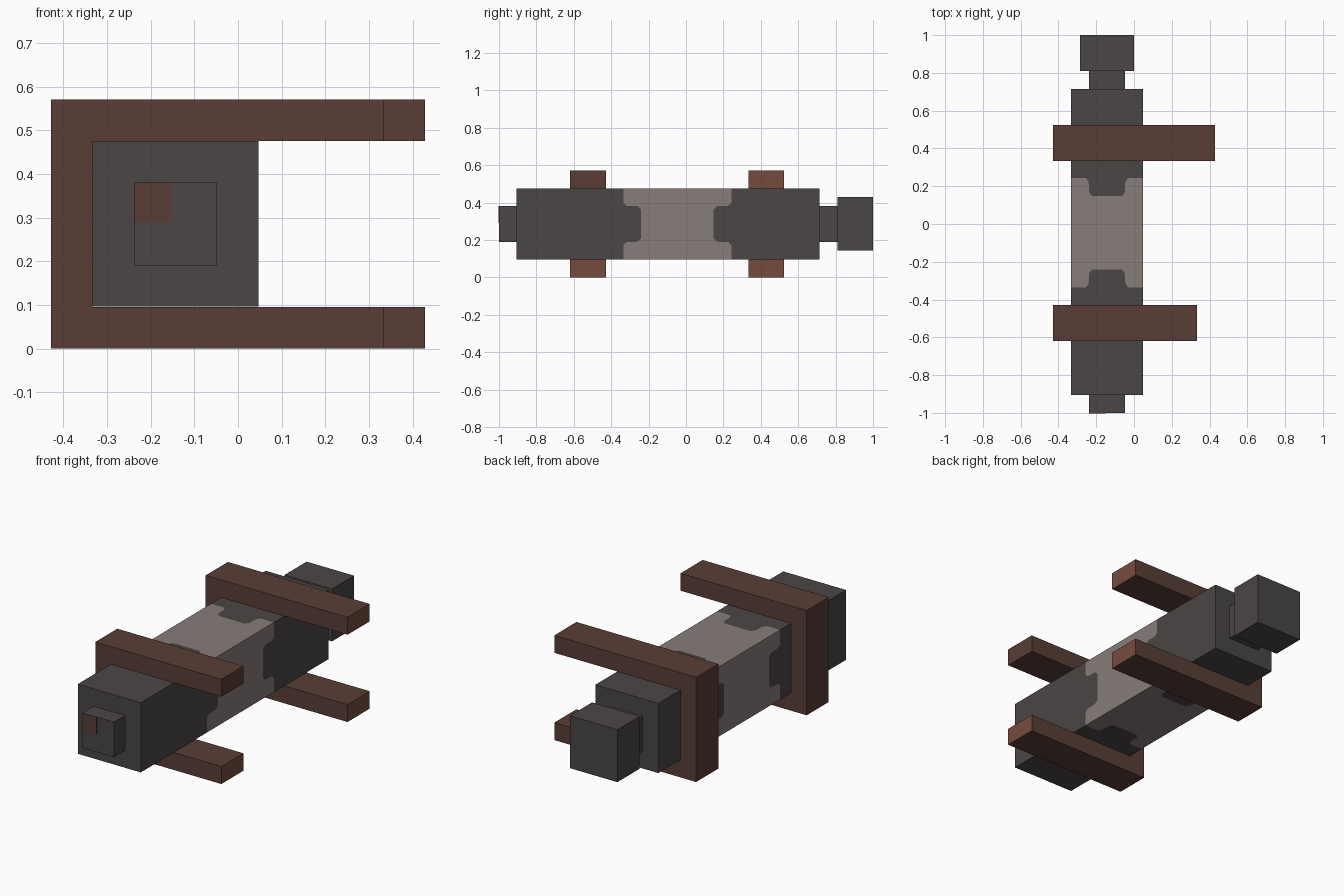
import bpy, bmesh
from mathutils import Vector

if "Cube" in bpy.data.objects:
    bpy.data.objects.remove(bpy.data.objects["Cube"])


def srgb(*rgb):
    return [((c / 255 + 0.055) / 1.055) ** 2.4 for c in rgb] + [1.0]


def material(name, *rgb):
    m = bpy.data.materials.new(name)
    m.diffuse_color = srgb(*rgb)
    m.use_nodes = True
    m.node_tree.nodes["Principled BSDF"].inputs["Base Color"].default_value = m.diffuse_color
    return m


DARK = material("charcoal", 74, 70, 69)
LIGHT = material("warm_grey", 135, 125, 122)
BROWN = material("brown", 88, 61, 53)
RUST = material("rust_brown", 118, 75, 62)


def finish(name, bm, mats):
    bmesh.ops.remove_doubles(bm, verts=bm.verts, dist=1e-4)
    bmesh.ops.recalc_face_normals(bm, faces=bm.faces)
    me = bpy.data.meshes.new(name)
    bm.to_mesh(me)
    bm.free()
    for m in mats:
        me.materials.append(m)
    ob = bpy.data.objects.new(name, me)
    bpy.context.collection.objects.link(ob)
    return ob


def face(bm, pts, mat=0):
    f = bm.faces.new([bm.verts.new(p) for p in pts])
    f.material_index = mat
    return f


def box(name, lo, hi, mat):
    bm = bmesh.new()
    bmesh.ops.create_cube(bm, size=1)
    lo, hi = Vector(lo), Vector(hi)
    for v in bm.verts:
        v.co = (lo + hi) / 2 + v.co * (hi - lo)
    return finish(name, bm, [mat])


# Body: square bar whose four long sides carry a light band with notched ends
CX, CZ, H = -0.143, 0.286, 0.19
Y0, Y1 = -0.905, 0.714
NOTCH = [(-H, 0), (-0.112, 0), (-0.097, 0.018), (-0.095, 0.075), (-0.078, 0.095)]
NOTCH += [(-s, d) for s, d in reversed(NOTCH)]
front_edge = [(s, -0.335 + d) for s, d in NOTCH]
rear_edge = [(s, 0.243 - d) for s, d in NOTCH]
SIDES = [
    lambda s, y: (CX + s, y, CZ + H),
    lambda s, y: (CX + s, y, CZ - H),
    lambda s, y: (CX + H, y, CZ + s),
    lambda s, y: (CX - H, y, CZ + s),
]
bm = bmesh.new()
for side in SIDES:
    for outline, mat in (
        ([(H, Y0), (-H, Y0)] + front_edge, 0),
        (front_edge + rear_edge[::-1], 1),
        (rear_edge + [(H, Y1), (-H, Y1)], 0),
    ):
        face(bm, [side(s, y) for s, y in outline], mat)
for y in (Y0, Y1):
    face(bm, [(CX + a * H, y, CZ + b * H) for a, b in ((-1, -1), (1, -1), (1, 1), (-1, 1))])
finish("body", bm, [DARK, LIGHT])

# Front nub with its small brown corner square, rear neck and rear block
box("front_nub", (-0.238, -1.0, 0.19), (-0.048, -0.905, 0.381), DARK)
box("nub_corner_square", (-0.238, -1.002, 0.29), (-0.152, -0.998, 0.381), BROWN)
box("rear_neck", (-0.238, 0.714, 0.19), (-0.048, 0.81, 0.381), DARK)
box("rear_block", (-0.286, 0.81, 0.143), (0.0, 1.0, 0.429), DARK)


# C-shaped brackets: an upright with an upper and a lower arm
def bracket(name, y0, y1, tip, rust_above):
    profile = [(-0.428, 0), (tip, 0), (tip, 0.095), (-0.333, 0.095),
               (-0.333, 0.476), (tip, 0.476), (tip, 0.571), (-0.428, 0.571)]
    bm = bmesh.new()
    base = face(bm, [(x, y0, z) for x, z in profile])
    ext = bmesh.ops.extrude_face_region(bm, geom=[base], use_keep_orig=True)
    for v in ext["geom"]:
        if isinstance(v, bmesh.types.BMVert):
            v.co.y = y1
    # Exposed arm tips are lighter
    for f in bm.faces:
        c = f.calc_center_median()
        if abs(c.x - tip) < 1e-3 and (c.z < 0.2 or rust_above):
            f.material_index = 1
    return finish(name, bm, [BROWN, RUST])


bracket("front_bracket", -0.619, -0.429, 0.333, False)
bracket("rear_bracket", 0.333, 0.524, 0.428, True)
